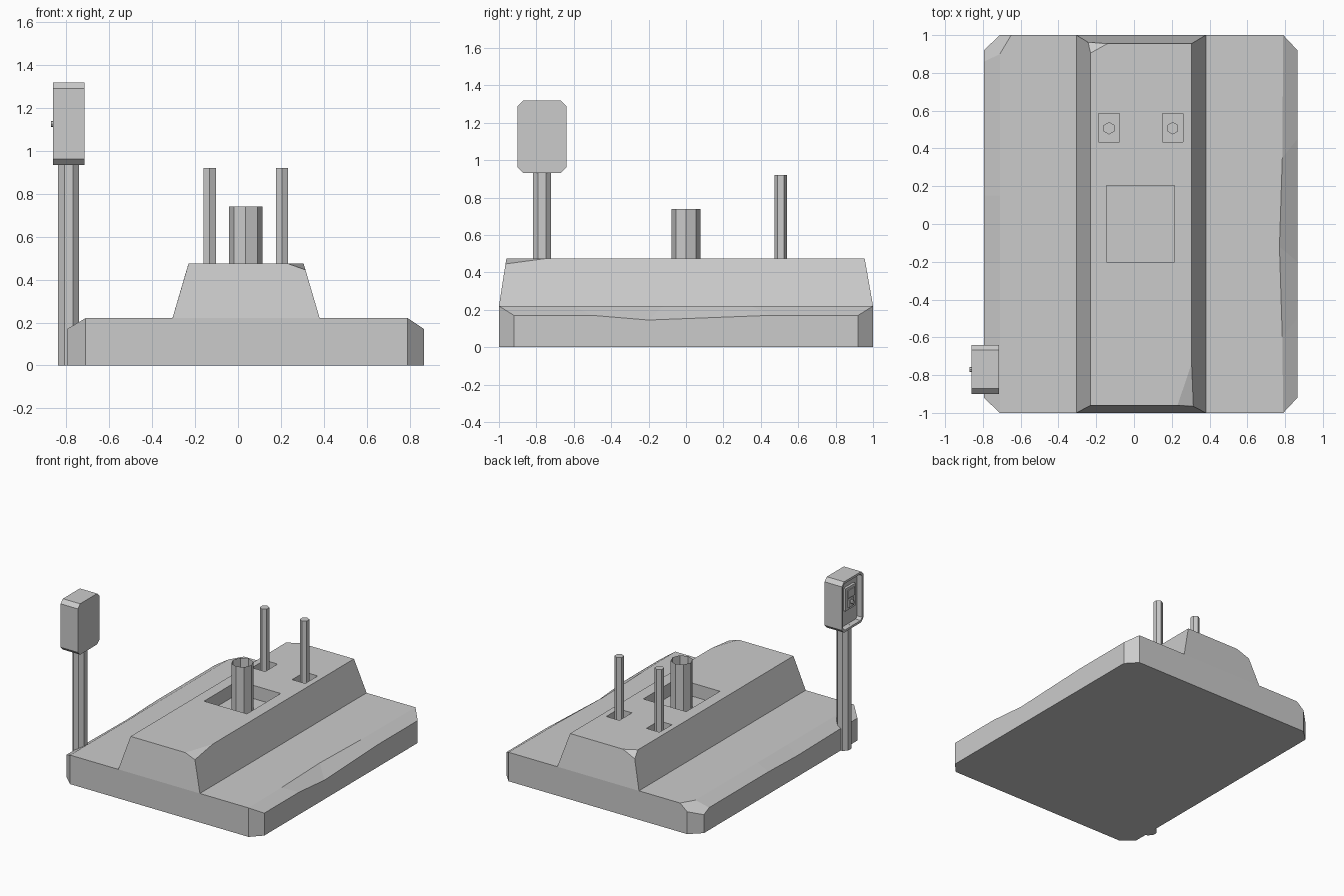
import bpy, bmesh, math
from mathutils import Matrix, Vector

default = bpy.data.objects.get("Cube")
if default:
    bpy.data.objects.remove(default)

GREY = (0.6, 0.6, 0.6, 1)
grey = bpy.data.materials.new("plain_grey")
grey.use_nodes = True
grey.diffuse_color = GREY
grey.node_tree.nodes["Principled BSDF"].inputs["Base Color"].default_value = GREY


def finish(name, bm):
    bmesh.ops.recalc_face_normals(bm, faces=bm.faces)
    mesh = bpy.data.meshes.new(name)
    bm.to_mesh(mesh)
    bm.free()
    mesh.materials.append(grey)
    obj = bpy.data.objects.new(name, mesh)
    bpy.context.collection.objects.link(obj)
    return obj


def add_box(bm, x0, x1, y0, y1, z0, z1):
    size = Matrix.Diagonal((x1 - x0, y1 - y0, z1 - z0, 1))
    mid = Matrix.Translation(((x0 + x1) / 2, (y0 + y1) / 2, (z0 + z1) / 2))
    bmesh.ops.create_cube(bm, size=1, matrix=mid @ size)


def box(name, *bounds):
    bm = bmesh.new()
    add_box(bm, *bounds)
    return finish(name, bm)


def rod(name, x, y, z0, z1, radius, sides, turn=0, caps=True):
    bm = bmesh.new()
    place = Matrix.Translation((x, y, (z0 + z1) / 2)) @ Matrix.Rotation(turn, 4, 'Z')
    bmesh.ops.create_cone(bm, cap_ends=caps, segments=sides, radius1=radius,
                          radius2=radius, depth=z1 - z0, matrix=place)
    return finish(name, bm)


# Base slab: worn sloping strips along both long sides, clipped corners
TOP = 0.22


def worn_side(bm, x_in, x_out, wear):
    rows = []
    for y_in, shift, y_out, z_out in wear:
        rows.append([bm.verts.new((x_in - math.copysign(shift, x_in), y_in, TOP)),
                     bm.verts.new((x_out, y_out, z_out)),
                     bm.verts.new((x_out, y_out, 0))])
    for a, b in zip(rows, rows[1:]):
        bm.faces.new((a[0], b[0], b[1], a[1]))
        bm.faces.new((a[1], b[1], b[2], a[2]))
    return rows


bm = bmesh.new()
left = worn_side(bm, 0.79, 0.865, [(-1, 0, -0.92, 0.17), (-0.6, 0.005, -0.5, 0.17),
                                   (-0.12, 0.02, -0.2, 0.145), (0.35, 0.005, 0.45, 0.17),
                                   (1, 0, 0.92, 0.17)])
right = worn_side(bm, -0.71, -0.795, [(-1, 0, -0.92, 0.17), (-0.2, 0, -0.2, 0.16),
                                      (0.15, 0, 0.15, 0.17), (1, 0, 0.92, 0.17)])
bm.faces.new([r[0] for r in left] + [r[0] for r in reversed(right)])
ground = {}
for side in (left, right):
    for end in (0, -1):
        inner, outer, foot = side[end]
        low = bm.verts.new((inner.co.x, inner.co.y, 0))
        ground[side is left, end] = low
        bm.faces.new((inner, outer, foot, low))
for end in (0, -1):
    bm.faces.new((left[end][0], right[end][0], ground[False, end], ground[True, end]))
bm.faces.new([ground[True, 0]] + [r[2] for r in left] + [ground[True, -1], ground[False, -1]]
             + [r[2] for r in reversed(right)] + [ground[False, 0]])
bmesh.ops.recalc_face_normals(bm, faces=bm.faces)
# Chipped back corner
a, b, c = Vector((-0.65, 1, TOP)), Vector((-0.71, 0.9, TOP)), Vector((-0.71, 1, 0.17))
normal = (b - a).cross(c - a).normalized()
if normal.z < 0:
    normal.negate()
cut = bmesh.ops.bisect_plane(bm, geom=bm.verts[:] + bm.edges[:] + bm.faces[:],
                             plane_co=a, plane_no=normal, clear_outer=True)
bmesh.ops.holes_fill(bm, edges=[e for e in cut["geom_cut"]
                                if isinstance(e, bmesh.types.BMEdge)], sides=0)
finish("base_slab", bm)

# Raised ridge with two chipped corners
RIDGE = 0.475
bm = bmesh.new()
for p in [(x, y, TOP) for x in (-0.305, 0.38) for y in (-1, 1)]:
    bm.verts.new(p)
for p in [(-0.23, -0.96, RIDGE), (0.305, 0.955, RIDGE),
          (0.23, -0.96, RIDGE), (0.305, -0.74, RIDGE), (0.314, -0.965, 0.445),
          (-0.23, 0.905, RIDGE), (-0.14, 0.955, RIDGE), (-0.243, 0.962, 0.432)]:
    bm.verts.new(p)
bmesh.ops.convex_hull(bm, input=bm.verts[:])
bmesh.ops.dissolve_limit(bm, angle_limit=0.01, verts=bm.verts[:], edges=bm.edges[:])
ridge = finish("raised_ridge", bm)

# Sunken sockets in the ridge
FLOOR = 0.375
POLES = (-0.132, 0.205)
bm = bmesh.new()
add_box(bm, -0.145, 0.215, -0.2, 0.205, FLOOR, 0.6)
for x in POLES:
    add_box(bm, x - 0.055, x + 0.055, 0.435, 0.585, FLOOR, 0.6)
cutter = finish("socket_cutter", bm)
cutter.hide_render = True
cutter.display_type = 'WIRE'
cutter.hide_set(True)
sockets = ridge.modifiers.new("sockets", 'BOOLEAN')
sockets.operation = 'DIFFERENCE'
sockets.solver = 'EXACT'
sockets.object = cutter

# Open pipe and two thin poles standing in the sockets
rod("open_pipe", 0.036, 0, FLOOR, 0.74, 0.077, 8, caps=False)
for label, x in zip(("right", "left"), POLES):
    rod(label + "_pole", x, 0.507, FLOOR, 0.92, 0.033, 6)

# Control post
rod("control_post", -0.788, -0.77, 0, 0.95, 0.053, 8, turn=math.pi / 8)

# Control box: clipped-corner housing, hollowed on its outer side
bm = bmesh.new()
CY, CZ, HY, HZ, CLIP = -0.77, 1.125, 0.13, 0.193, 0.028
outline = []
for sy, sz in ((1, 1), (-1, 1), (-1, -1), (1, -1)):
    corner = [(sy * (HY - CLIP), sz * HZ), (sy * HY, sz * (HZ - CLIP))]
    outline += corner[::-1] if sy * sz > 0 else corner
face = bm.faces.new([bm.verts.new((-0.86, CY + y, CZ + z)) for y, z in outline])
back = bmesh.ops.extrude_face_region(bm, geom=[face], use_keep_orig=True)["geom"]
bmesh.ops.translate(bm, verts=[v for v in back if isinstance(v, bmesh.types.BMVert)],
                    vec=(0.145, 0, 0))
bmesh.ops.recalc_face_normals(bm, faces=bm.faces)
face = min(bm.faces, key=lambda f: f.calc_center_median().x)
bmesh.ops.inset_region(bm, faces=[face], thickness=0.018)
bmesh.ops.inset_region(bm, faces=[face], thickness=0.002, depth=-0.04)
finish("control_box", bm)

# Control plate, its display and push button
box("control_plate", -0.84, -0.815, -0.835, -0.715, 1.07, 1.24)
box("plate_display", -0.847, -0.835, -0.815, -0.735, 1.16, 1.22)
box("button_mount", -0.85, -0.835, -0.8, -0.74, 1.09, 1.15)
rod_button = rod("push_button", 0, 0, -0.02, 0.02, 0.014, 8)
rod_button.rotation_euler = (0, math.pi / 2, 0)
rod_button.location = (-0.85, -0.77, 1.125)
